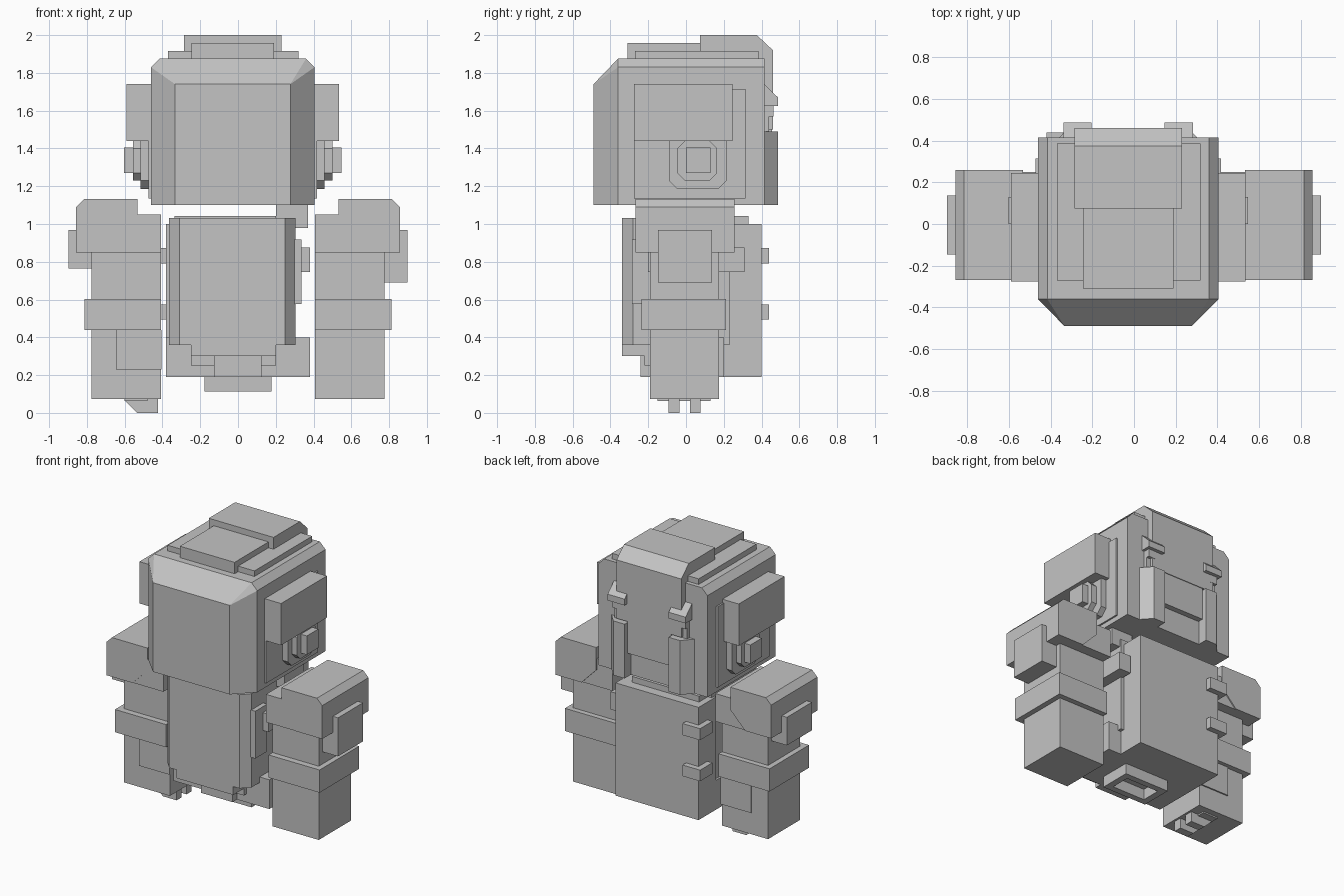
import bpy
import bmesh

cube = bpy.data.objects.get("Cube")
if cube:
    bpy.data.objects.remove(cube, do_unlink=True)

grey = bpy.data.materials.new("plain_grey")
grey.use_nodes = True
GREY = (0.55, 0.55, 0.55, 1)
grey.diffuse_color = GREY
for node in grey.node_tree.nodes:
    if node.type == 'BSDF_PRINCIPLED':
        node.inputs["Base Color"].default_value = GREY


def hull(name, points):
    """Flat-faced convex solid around the given points."""
    bm = bmesh.new()
    for p in points:
        bm.verts.new(p)
    bmesh.ops.convex_hull(bm, input=bm.verts[:])
    bmesh.ops.dissolve_limit(bm, angle_limit=0.01, verts=bm.verts[:], edges=bm.edges[:])
    bmesh.ops.recalc_face_normals(bm, faces=bm.faces[:])
    mesh = bpy.data.meshes.new(name)
    bm.to_mesh(mesh)
    bm.free()
    mesh.materials.append(grey)
    obj = bpy.data.objects.new(name, mesh)
    bpy.context.collection.objects.link(obj)
    return obj


def box(name, x, y, z):
    return hull(name, [(a, b, c) for a in x for b in y for c in z])


def prism(name, axis, profile, span):
    """Extrude a convex profile along an axis."""
    points = []
    for d in span:
        for u, v in profile:
            points.append({'x': (d, u, v), 'y': (u, d, v), 'z': (u, v, d)}[axis])
    return hull(name, points)


def octagon(y, z, c, top):
    t = c if top else 0
    return [(y[0] + c, z[0]), (y[1] - c, z[0]), (y[1], z[0] + c), (y[1], z[1] - t),
            (y[1] - t, z[1]), (y[0] + t, z[1]), (y[0], z[1] - t), (y[0], z[0] + c)]


def span(s, a, b, mid=0):
    return (mid + s * a, mid + s * b)


HEAD = -0.028
sides = (("left", 1), ("right", -1))

# Helmet with chamfered front and top edges
shell = []
for s in (1, -1):
    for z in (1.10, 1.74):
        shell.append((HEAD + s * 0.305, -0.49, z))
    for y in (-0.36, 0.415):
        shell += [(HEAD + s * 0.433, y, 1.10), (HEAD + s * 0.433, y, 1.83),
                  (HEAD + s * 0.388, y, 1.875)]
hull("helmet", shell)

# Crown plates and rear panel
box("crown_base", (-0.37, 0.32), (-0.27, 0.385), (1.86, 1.915))
box("crown_front", (-0.245, 0.19), (-0.31, 0.08), (1.86, 1.957))
prism("crown_rear", 'x', [(0.075, 1.5), (0.075, 2), (0.375, 2), (0.46, 1.92), (0.46, 1.5)],
      (-0.285, 0.23))
box("rear_panel", (-0.2, 0.145), (0.4, 0.455), (1.27, 1.5))

for side, s in sides:
    # Helmet side plate, block and stepped ear
    box(side + "_side_plate", span(s, 0.42, 0.445, HEAD), (-0.275, 0.315), (1.135, 1.715))
    box(side + "_side_block", span(s, 0.42, 0.563, HEAD), (-0.275, 0.245), (1.44, 1.74))
    prism(side + "_ear_outer", 'x', octagon((-0.09, 0.215), (1.185, 1.44), 0.045, False),
          span(s, 0.42, 0.487, HEAD))
    prism(side + "_ear_middle", 'x', octagon((-0.045, 0.165), (1.23, 1.44), 0.04, True),
          span(s, 0.42, 0.527, HEAD))
    box(side + "_ear_inner", span(s, 0.42, 0.575, HEAD), (0, 0.13), (1.27, 1.405))

    # Rear rails with a notch under the hook
    rail = [(HEAD + s * a, b) for a, b in
            ((0.33, 0.4), (0.33, 0.415), (0.265, 0.487), (0.175, 0.487), (0.175, 0.4))]
    prism(side + "_rear_rail", 'z', rail, (1.10, 1.49))
    prism(side + "_rear_hook", 'x',
          [(0.4, 1.625), (0.487, 1.625), (0.487, 1.67), (0.415, 1.74), (0.4, 1.74)],
          span(s, 0.175, 0.31, HEAD))
    box(side + "_hook_tip", span(s, 0.23, 0.29, HEAD), (0.4, 0.462), (1.57, 1.63))
    box(side + "_rail_link", span(s, 0.2, 0.29, HEAD), (0.4, 0.44), (1.48, 1.63))

    # Shoulder with chamfered outer top and inner bottom
    pad = [(0.857, 0.85), (0.857, 1.09), (0.815, 1.132), (0.533, 1.132), (0.533, 0.97), (0.65, 0.85)]
    prism(side + "_shoulder", 'y', [(s * a, b) for a, b in pad], (-0.268, 0.258))
    box(side + "_upper_arm", span(s, 0.408, 0.65), (-0.265, 0.25), (0.85, 1.05))
    low = 0.69 if s > 0 else 0.765
    box(side + "_shoulder_badge", span(s, 0.77, 0.898), (-0.147, 0.137), (low, 0.967))

    # Arm and band
    box(side + "_arm", span(s, 0.408, 0.775), (-0.19, 0.175), (0.073, 0.86))
    box(side + "_arm_band", span(s, 0.408, 0.813), (-0.235, 0.213), (0.44, 0.603))

# Details on the right arm only
box("right_forearm_cuff", (-0.645, -0.405), (-0.2, 0.185), (0.23, 0.44))
box("right_palm", (-0.6, -0.48), (-0.15, 0.13), (0.063, 0.08))
for i, y in enumerate(((-0.092, -0.035), (0.02, 0.077))):
    prism("right_finger_" + str(i + 1), 'y',
          [(-0.6, 0.075), (-0.6, 0.065), (-0.533, 0), (-0.423, 0), (-0.423, 0.075)], y)

# Chest with chamfered front corners
chest = [(-0.365, 0.23), (-0.365, -0.28), (-0.31, -0.34), (0.25, -0.34), (0.305, -0.28), (0.305, 0.23)]
prism("chest", 'z', chest, (0.36, 1.033))
prism("chest_lower", 'z', [(-0.25, 0.22), (-0.25, -0.34), (0.2, -0.34), (0.2, 0.22)], (0.30, 0.37))
box("chest_top", (-0.335, 0.2), (-0.2, 0.33), (0.995, 1.042))
box("neck_post", (0.2, 0.37), (0, 0.22), (0.98, 1.10))

# Backpack and its clips
box("backpack", (-0.38, 0.28), (0.2, 0.4), (0.19, 1.0))
for i, z in enumerate(((0.495, 0.575), (0.79, 0.873))):
    box("backpack_clip_" + str(i + 1), (-0.42, -0.28), (0.3, 0.44), z)

# Side pod and strap
box("side_pod", (0.285, 0.337), (-0.285, -0.15), (0.577, 0.917))
box("side_strap", (0.29, 0.382), (-0.2, 0.31), (0.747, 0.875))

# Hips and belly plates
box("hips", (-0.38, 0.382), (-0.19, 0.2), (0.19, 0.40))
box("belly_plate", (-0.25, 0.2), (-0.22, 0), (0.25, 0.36))
box("belly_buckle", (-0.127, 0.125), (-0.24, 0), (0.19, 0.30))

# Hollow frame under the hips
for name, s in (("left", 1), ("right", -1)):
    box("base_frame_" + name, span(s, 0.13, 0.177), (-0.1, 0.13), (0.113, 0.2))
for name, y in (("front", (-0.1, -0.055)), ("back", (0.085, 0.13))):
    box("base_frame_" + name, (-0.14, 0.14), y, (0.113, 0.2))
